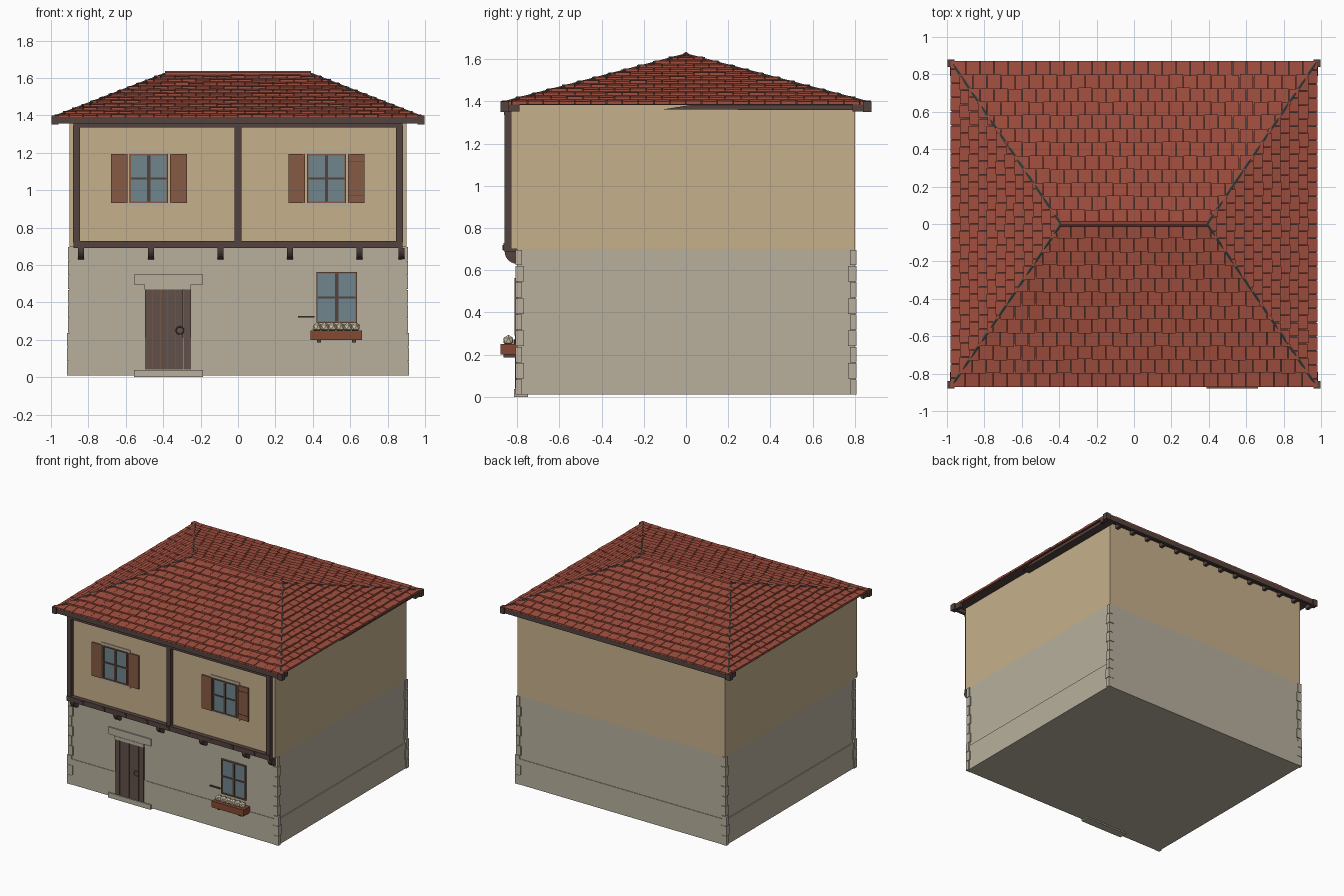
import bpy, bmesh, math, random
from mathutils import Vector, Matrix

random.seed(4)
if "Cube" in bpy.data.objects:
    bpy.data.objects.remove(bpy.data.objects["Cube"])


def material(name, hex_code):
    srgb = [int(hex_code[i:i + 2], 16) / 255 for i in (0, 2, 4)]
    lin = [c / 12.92 if c < 0.04045 else ((c + 0.055) / 1.055) ** 2.4 for c in srgb]
    m = bpy.data.materials.new(name)
    m.use_nodes = True
    m.diffuse_color = (*lin, 1)
    bsdf = m.node_tree.nodes["Principled BSDF"]
    bsdf.inputs["Base Color"].default_value = (*lin, 1)
    bsdf.inputs["Roughness"].default_value = 0.9
    return m


PLASTER = material("plaster", "C6B08C")
STONE = material("stone", "B8B09E")
TILE = material("roof_tile", "A04E3E")
TIMBER = material("dark_timber", "54433E")
SHUTTER = material("shutter_wood", "865A43")
GLASS = material("window_glass", "70858C")
PLANTER = material("planter_wood", "864A32")
DOOR = material("door_wood", "61504A")
CREAM = material("cream_flower", "CDC3A5")
LEAD = material("hip_grey", "4B4C48")


def finish(name, bm, mat):
    bmesh.ops.recalc_face_normals(bm, faces=bm.faces[:])
    me = bpy.data.meshes.new(name)
    bm.to_mesh(me)
    bm.free()
    me.materials.append(mat)
    ob = bpy.data.objects.new(name, me)
    bpy.context.collection.objects.link(ob)
    return ob


def add_box(bm, x0, x1, y0, y1, z0, z1):
    size = Matrix.Diagonal((x1 - x0, y1 - y0, z1 - z0, 1))
    mid = Matrix.Translation(((x0 + x1) / 2, (y0 + y1) / 2, (z0 + z1) / 2))
    bmesh.ops.create_cube(bm, size=1, matrix=mid @ size)


def boxes(name, mat, *dims):
    bm = bmesh.new()
    for d in dims:
        add_box(bm, *d)
    return finish(name, bm, mat)


def prism(name, mat, profile, x0, x1):
    """Extrude a (y, z) profile along x."""
    bm = bmesh.new()
    face = bm.faces.new([bm.verts.new((x0, y, z)) for y, z in profile])
    out = bmesh.ops.extrude_face_region(bm, geom=[face])["geom"]
    bmesh.ops.translate(bm, vec=(x1 - x0, 0, 0),
                        verts=[v for v in out if isinstance(v, bmesh.types.BMVert)])
    return finish(name, bm, mat)


# Walls
boxes("ground_floor", STONE, (-0.9, 0.9, -0.8, 0.8, 0.01, 0.7))
boxes("upper_floor", PLASTER, (-0.9, 0.9, -0.83, 0.8, 0.7, 1.385))
boxes("plinth", STONE, (-0.907, 0.907, -0.804, 0.804, 0.01, 0.21))

# Corner stones, alternating long and short
for sx in (-1, 1):
    for sy in (-1, 1):
        bm = bmesh.new()
        for i in range(9):
            w = 0.033 if i % 2 else 0.022
            z = 0.01 + i * 0.0767
            out = 0.915 if z < 0.2 else 0.908
            xs = sorted((sx * (0.9 - w), sx * out))
            ys = sorted((sy * (0.8 - w), sy * 0.807))
            add_box(bm, *xs, *ys, z, z + 0.073)
        finish("corner_stones", bm, STONE)

# Timber frame of the overhanging floor
boxes("front_posts", TIMBER,
      *[(x - 0.018, x + 0.018, -0.86, -0.825, 0.72, 1.345) for x in (-0.863, 0, 0.863)])
boxes("floor_beam", TIMBER, (-0.88, 0.88, -0.865, -0.79, 0.69, 0.728))
boxes("top_beam", TIMBER, (-0.88, 0.88, -0.862, -0.825, 1.335, 1.365))
curve = [(-0.8 - 0.06 * math.sin(a), 0.69 - 0.06 * math.cos(a))
         for a in (math.radians(15 * i) for i in range(7))]
for x in (-0.84, -0.465, -0.093, 0.278, 0.65, 0.873):
    prism("bracket", TIMBER, [(-0.79, 0.69), (-0.79, 0.63)] + curve, x - 0.016, x + 0.016)
boxes("beam_pegs", TIMBER,
      *[(i * 0.186 - 0.01, i * 0.186 + 0.01, -0.87, -0.86, 0.695, 0.72) for i in range(-4, 5)])

# Roof core, eave boards and hips
EX, EY, RX, ZE, ZR = 0.975, 0.865, 0.39, 1.388, 1.615
bm = bmesh.new()
eave = [bm.verts.new((x, y, ZE - 0.006)) for x, y in
        ((-EX, -EY), (EX, -EY), (EX, EY), (-EX, EY))]
left, right = (bm.verts.new((x, 0, ZR - 0.006)) for x in (-RX, RX))
for f in (eave, (eave[0], eave[1], right, left), (eave[2], eave[3], left, right),
          (eave[1], eave[2], right), (eave[3], eave[0], left)):
    bm.faces.new(f)
finish("roof_core", bm, TIMBER)
for s in (-1, 1):
    ys = sorted((s * 0.85, s * 0.872))
    boxes("eave_board", TIMBER, (-0.985, 0.985, *ys, 1.355, 1.392))
    boxes("rafter_ends", TIMBER,
          *[(i * 0.139 - 0.012, i * 0.139 + 0.012, *sorted((s * 0.79, s * 0.85)), 1.352, 1.385)
            for i in range(-7, 8)])
    boxes("eave_corners", TIMBER,
          *[(*sorted((t * 0.96, t * 0.997)), *sorted((s * 0.84, s * 0.88)), 1.35, 1.4)
            for t in (-1, 1)])
bm = bmesh.new()
panel = [bm.verts.new((x, y, z)) for x in (0.9, 0.965) for y, z in
         ((-0.11, 1.362), (0.85, 1.358), (0.85, 1.384), (0.03, 1.384))]
bm.faces.new(panel[:4])
bm.faces.new(panel[4:])
for i in range(4):
    j = (i + 1) % 4
    bm.faces.new((panel[i], panel[j], panel[4 + j], panel[4 + i]))
finish("side_soffit", bm, TIMBER)
for sx in (-1, 1):
    for sy in (-1, 1):
        a, b = Vector((sx * EX, sy * EY, ZE + 0.004)), Vector((sx * RX, 0, ZR + 0.004))
        bm = bmesh.new()
        turn = (b - a).to_track_quat("Z", "Y").to_matrix().to_4x4()
        bmesh.ops.create_cone(bm, segments=6, radius1=0.009, radius2=0.009,
                              depth=(b - a).length, cap_ends=True,
                              matrix=Matrix.Translation((a + b) / 2) @ turn)
        finish("hip_strip", bm, LEAD)


def tile_slope(name, half, top, dist, run, angle, rows=12, width=0.075):
    """Overlapping tiles on one slope, cut along the hips and turned into place."""
    bm = bmesh.new()
    step, rise = run / rows, (ZR - ZE) / rows
    for r in range(rows):
        y0, z0 = -dist + r * step, ZE + r * rise
        y1, z1 = y0 + step * 1.1, z0 + rise * 1.1
        y0 -= 0.006
        count = int(half / width) + 2
        for i in range(-count, count):
            x0 = (i + 0.5 * (r % 2)) * width
            x1 = x0 + width - 0.003
            lift = 0.013 + random.uniform(-0.002, 0.003)
            slip = random.uniform(-0.004, 0.004) if r else 0
            add_box(bm, x0, x1, 0, 1, 0, 1)
            bm.verts.ensure_lookup_table()
            for v in bm.verts[-8:]:
                low, upper = v.co.y < 0.5, v.co.z > 0.5
                v.co.y = y0 + slip if low else y1
                v.co.z = (z0 + (lift if upper else -0.003)) if low else z1 + (0.002 if upper else -0.006)
    for s in (-1, 1):
        bmesh.ops.bisect_plane(bm, geom=bm.verts[:] + bm.edges[:] + bm.faces[:],
                               plane_co=(s * (half + 0.003), -dist, 0),
                               plane_no=(s * run, half - top, 0), clear_outer=True)
    bmesh.ops.rotate(bm, verts=bm.verts[:], cent=(0, 0, 0),
                     matrix=Matrix.Rotation(angle, 3, "Z"))
    finish(name, bm, TILE)


tile_slope("front_tiles", EX, RX, EY, EY, 0)
tile_slope("back_tiles", EX, RX, EY, EY, math.pi)
tile_slope("left_tiles", EY, 0, EX, EX - RX, math.pi / 2)
tile_slope("right_tiles", EY, 0, EX, EX - RX, -math.pi / 2)
prism("ridge_cap", TILE, [(-0.016, 1.605), (-0.012, 1.628), (0, 1.636), (0.012, 1.628),
                          (0.016, 1.605)], -0.39, 0.39)


# Windows
def window(x0, x1, z0, z1, wall):
    xm, zm, t = (x0 + x1) / 2, (z0 + z1) / 2, 0.008
    boxes("window_panes", GLASS, (x0, x1, wall - 0.004, wall + 0.02, z0, z1))
    boxes("window_frame", SHUTTER,
          (x0, x0 + t, wall - 0.012, wall, z0, z1), (x1 - t, x1, wall - 0.012, wall, z0, z1),
          (x0, x1, wall - 0.012, wall, z0, z0 + t), (x0, x1, wall - 0.012, wall, z1 - t, z1))
    boxes("window_bars", TIMBER, (xm - 0.009, xm + 0.009, wall - 0.011, wall, z0 + t, z1 - t),
          (x0 + t, x1 - t, wall - 0.009, wall, zm - 0.005, zm + 0.005))


for xc in (-0.477, 0.473):
    window(xc - 0.104, xc + 0.104, 0.932, 1.192, -0.83)
    boxes("window_trim", STONE, (xc - 0.125, xc + 0.125, -0.836, -0.82, 1.192, 1.212),
          (xc - 0.125, xc + 0.125, -0.836, -0.82, 0.912, 0.932))
    for s in (-1, 1):
        xs = sorted((xc + s * 0.114, xc + s * 0.203))
        boxes("shutter", SHUTTER, (*xs, -0.84, -0.825, 0.93, 1.192))
boxes("shutter_straps", TIMBER,
      *[(0.59, 0.675, -0.842, -0.83, z, z + 0.004) for z in (0.968, 1.15)])
window(0.42, 0.635, 0.29, 0.562, -0.8)
boxes("window_hook", TIMBER, (0.32, 0.41, -0.812, -0.79, 0.32, 0.328))

# Planter with flowers
boxes("planter", PLANTER, (0.388, 0.663, -0.88, -0.8, 0.2, 0.25))
boxes("planter_feet", TIMBER, *[(x - 0.01, x + 0.01, -0.865, -0.8, 0.186, 0.2) for x in (0.433, 0.62)])
bm = bmesh.new()
for i in range(6):
    bmesh.ops.create_icosphere(bm, subdivisions=1, radius=0.027,
                               matrix=Matrix.Translation((0.423 + i * 0.041, -0.842, 0.267)))
finish("flowers", bm, CREAM)

# Door with stone surround and step
boxes("door_planks", DOOR, *[(-0.498 + i * 0.0413, -0.4587 + i * 0.0413, -0.811, -0.79, 0.04, 0.47)
                             for i in range(6)])
boxes("door_joints", SHUTTER, (-0.498, -0.312, -0.808, -0.79, 0.042, 0.468))
boxes("door_lintel", STONE, (-0.5, -0.25, -0.813, -0.79, 0.47, 0.495))
boxes("door_head", STONE, (-0.555, -0.188, -0.81, -0.79, 0.495, 0.55))
boxes("door_step", STONE, (-0.555, -0.188, -0.815, -0.75, 0, 0.038))
bpy.ops.mesh.primitive_torus_add(location=(-0.311, -0.814, 0.25), rotation=(math.pi / 2, 0, 0),
                                 major_radius=0.02, minor_radius=0.003,
                                 major_segments=16, minor_segments=6)
ring = bpy.context.object
ring.name = "door_ring"
ring.data.materials.append(TIMBER)
